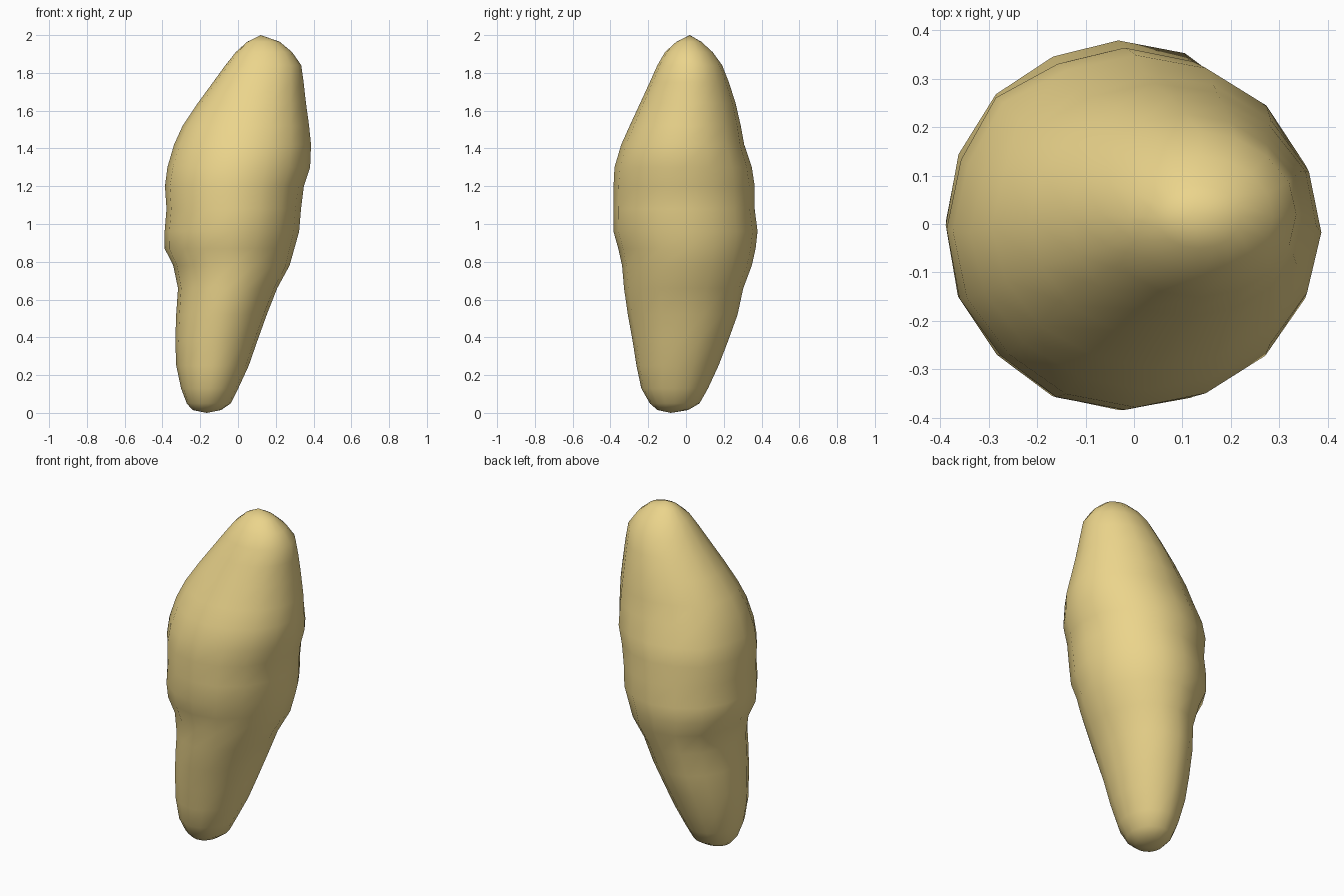
import bpy, bmesh, math
from mathutils import Vector, noise

# Cross-sections: z, x min, x max, y min, y max
rings = [
    (0.015, -0.24, -0.09, -0.15, 0.01),
    (0.05, -0.27, -0.04, -0.19, 0.07),
    (0.13, -0.30, 0.00, -0.235, 0.115),
    (0.25, -0.325, 0.055, -0.26, 0.17),
    (0.38, -0.33, 0.10, -0.28, 0.22),
    (0.52, -0.325, 0.15, -0.305, 0.27),
    (0.66, -0.315, 0.205, -0.325, 0.30),
    (0.78, -0.34, 0.27, -0.335, 0.345),
    (0.87, -0.385, 0.295, -0.355, 0.365),
    (0.96, -0.385, 0.32, -0.38, 0.375),
    (1.08, -0.375, 0.33, -0.38, 0.36),
    (1.20, -0.383, 0.345, -0.38, 0.36),
    (1.30, -0.37, 0.378, -0.375, 0.345),
    (1.42, -0.335, 0.383, -0.34, 0.305),
    (1.52, -0.29, 0.373, -0.295, 0.287),
    (1.64, -0.21, 0.357, -0.24, 0.26),
    (1.75, -0.13, 0.345, -0.19, 0.225),
    (1.84, -0.065, 0.333, -0.15, 0.19),
    (1.91, -0.01, 0.285, -0.11, 0.14),
    (1.965, 0.05, 0.22, -0.05, 0.08),
]
SIDES = 16

# Rock body: loft through the rings, closed by a point at each end
bm = bmesh.new()
loops = []
for z, x0, x1, y0, y1 in rings:
    loop = []
    for i in range(SIDES):
        a = 2 * math.pi * i / SIDES
        # shallow dents away from the outline directions
        p = Vector((math.cos(a), math.sin(a), z))
        k = 1.01 + 0.045 * abs(math.sin(2 * a)) * noise.noise(p * 2.3 + Vector((4, 1, 7)))
        loop.append(bm.verts.new(((x0 + x1) / 2 + (x1 - x0) / 2 * math.cos(a) * k,
                                  (y0 + y1) / 2 + (y1 - y0) / 2 * math.sin(a) * k, z)))
    loops.append(loop)
for lo, hi in zip(loops, loops[1:]):
    for i in range(SIDES):
        j = (i + 1) % SIDES
        bm.faces.new((lo[i], lo[j], hi[j], hi[i]))
bottom = bm.verts.new((-0.165, -0.08, 0))
top = bm.verts.new((0.12, 0.02, 2))
for i in range(SIDES):
    j = (i + 1) % SIDES
    bm.faces.new((bottom, loops[0][j], loops[0][i]))
    bm.faces.new((top, loops[-1][i], loops[-1][j]))
bmesh.ops.recalc_face_normals(bm, faces=bm.faces)
for f in bm.faces:
    f.smooth = True
mesh = bpy.data.meshes.new("rock")
bm.to_mesh(mesh)
bm.free()
rock = bpy.data.objects.new("rock", mesh)
bpy.context.collection.objects.link(rock)

# Sandy colour
mat = bpy.data.materials.new("sandstone")
mat.diffuse_color = (0.83, 0.66, 0.26, 1)
mesh.materials.append(mat)
